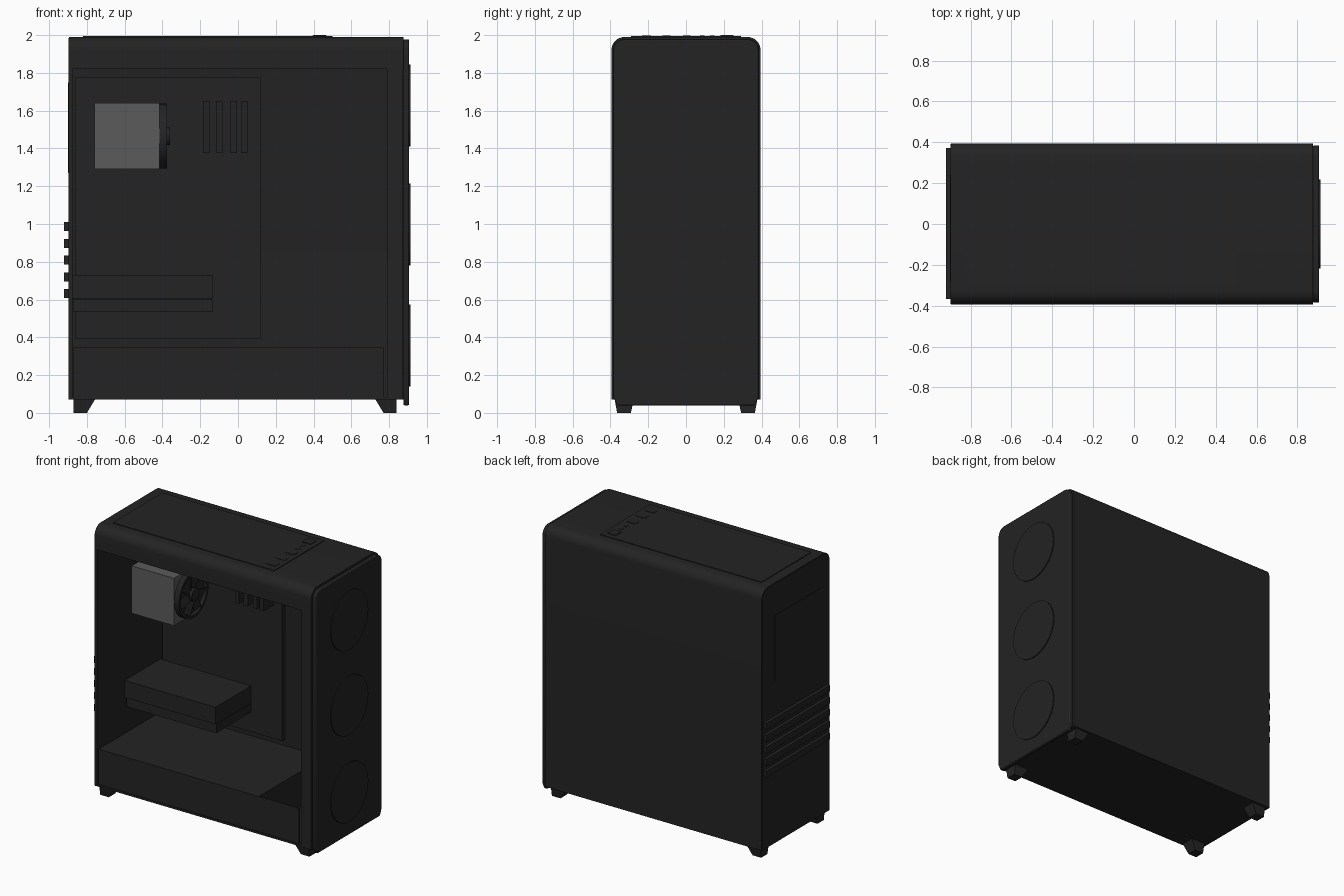
import bpy, bmesh, math
from mathutils import Matrix, Vector

if "Cube" in bpy.data.objects:
    bpy.data.objects.remove(bpy.data.objects["Cube"])


def material(name, v):
    m = bpy.data.materials.new(name)
    m.diffuse_color = (v, v, v, 1)
    m.use_nodes = True
    m.node_tree.nodes["Principled BSDF"].inputs["Base Color"].default_value = m.diffuse_color
    return m


BLACK = material("case black", 0.017)
GREY = material("heatsink grey", 0.105)


def finish(name, bm, mat=BLACK, bevel=0, smooth=False):
    bmesh.ops.recalc_face_normals(bm, faces=bm.faces)
    me = bpy.data.meshes.new(name)
    bm.to_mesh(me)
    bm.free()
    me.materials.append(mat)
    ob = bpy.data.objects.new(name, me)
    bpy.context.collection.objects.link(ob)
    if bevel:
        b = ob.modifiers.new("bevel", "BEVEL")
        b.width, b.segments, b.limit_method = bevel, 2, "ANGLE"
        b.angle_limit = math.radians(40)
    if smooth:
        bpy.ops.object.select_all(action="DESELECT")
        bpy.context.view_layer.objects.active = ob
        ob.select_set(True)
        bpy.ops.object.shade_smooth_by_angle(angle=math.radians(35))
    return ob


def box(name, x, y, z, mat=BLACK, bevel=0):
    bm = bmesh.new()
    bmesh.ops.create_cube(bm, size=1)
    for v in bm.verts:
        for i, (lo, hi) in enumerate((x, y, z)):
            v.co[i] = lo if v.co[i] < 0 else hi
    return finish(name, bm, mat, bevel)


def prism_x(name, pts, x0, x1, mat=BLACK, bevel=0):
    """Extrude a (y, z) outline along x."""
    bm = bmesh.new()
    f = bm.faces.new([bm.verts.new((x0, y, z)) for y, z in pts])
    r = bmesh.ops.extrude_face_region(bm, geom=[f])
    bmesh.ops.translate(bm, vec=(x1 - x0, 0, 0),
                        verts=[g for g in r["geom"] if isinstance(g, bmesh.types.BMVert)])
    return finish(name, bm, mat, bevel, True)


def arc(cy, cz, r, a0, a1, n=8):
    return [(cy + r * math.cos(math.radians(a0 + (a1 - a0) * i / n)),
             cz + r * math.sin(math.radians(a0 + (a1 - a0) * i / n))) for i in range(n + 1)]


def circle(cy, cz, r, n=48):
    return arc(cy, cz, r, 0, 360, n)[:-1]


# outer shell: roof with rounded edges, full back side, short lip over the opening
R, W, TOP, T = 0.07, 0.395, 1.99, 0.02
outer = [(-W, 1.82)] + arc(-W + R, TOP - R, R, 180, 90) + arc(W - R, TOP - R, R, 90, 0) + [(W, 0.07)]
inner = [(W - T, 0.07)] + arc(W - R, TOP - R, R - T, 0, 90) \
    + arc(-W + R, TOP - R, R - T, 90, 180) + [(-W + T, 1.82)]
prism_x("outer_shell", outer + inner, -0.895, 0.875)

# end walls follow the shell outline
wall = [(-W + 0.004, 0.07)] + arc(-W + R, TOP - R, R - 0.004, 180, 90) \
    + arc(W - R, TOP - R, R - 0.004, 90, 0) + [(W - 0.004, 0.07)]
prism_x("rear_wall", wall, -0.897, -0.877)
prism_x("front_wall", wall, 0.85, 0.872)
box("floor", (-0.895, 0.872), (-0.39, 0.39), (0.07, 0.085))
box("front_pillar", (0.79, 0.873), (-W, -0.375), (0.07, 1.82))

# front panel with three round fan covers
p, q = 0.385, 0.06
panel = [(-0.365, 0.04), (0.365, 0.04), (p, 0.085)] + arc(p - q, 1.978 - q, q, 0, 90) \
    + arc(-p + q, 1.978 - q, q, 90, 180) + [(-p, 0.085)]
prism_x("front_panel", panel, 0.876, 0.906, bevel=0.006)
for i, z in enumerate((0.357, 0.998, 1.627)):
    prism_x(f"front_fan_cover_{i}", circle(0, z, 0.217), 0.9, 0.913)

# top filter plate, buttons and ports
box("top_filter", (-0.82, 0.5), (-0.29, 0.29), (1.985, 1.995))
for i, (y, hx, hy) in enumerate(((0.217, 0.033, 0.034), (0.14, 0.012, 0.012), (0.085, 0.012, 0.012),
                                 (0.004, 0.037, 0.021), (-0.104, 0.037, 0.021), (-0.21, 0.037, 0.024))):
    box(f"top_port_{i}", (0.432 - hx, 0.432 + hx), (y - hy, y + hy), (1.99, 2.0 if i == 0 else 1.998))

# rear expansion slot covers and vent plate
for i in range(5):
    z = 0.632 + i * 0.0885
    box(f"slot_cover_{i}", (-0.92, -0.89), (-0.368, 0.373), (z - 0.024, z + 0.024))
box("rear_vent_plate", (-0.9, -0.89), (-0.28, 0.24), (1.27, 1.75))

# feet: vertical outer side, sloped inner side
for sx in (-1, 1):
    for sy in (-1, 1):
        bm = bmesh.new()
        bmesh.ops.create_cube(bm, size=1)
        for v in bm.verts:
            up = v.co.z > 0
            x = 0.855 if v.co.x > 0 else (0.74 if up else 0.785)
            y = (0.378 if up else 0.365) if v.co.y > 0 else (0.275 if up else 0.292)
            v.co = Vector((-0.015 + sx * x, sy * y, 0.075 if up else 0))
        finish(f"foot_{sx}_{sy}", bm)

# power supply shroud with a long front plate
box("shroud", (-0.87, 0.44), (-0.375, 0.375), (0.08, 0.345))
box("shroud_front", (-0.87, 0.77), (-0.385, -0.375), (0.08, 0.345))

# motherboard, memory, graphics card
box("motherboard", (-0.86, 0.12), (0.345, 0.377), (0.39, 1.775))
for i, x in enumerate((-0.168, -0.098, -0.023, 0.032)):
    box(f"memory_stick_{i}", (x - 0.017, x + 0.017), (0.23, 0.35), (1.375, 1.65))
box("graphics_card", (-0.88, -0.135), (-0.07, 0.35), (0.605, 0.73))
box("graphics_card_cooler", (-0.87, -0.135), (-0.06, 0.35), (0.535, 0.6))
box("graphics_card_board", (-0.87, -0.14), (-0.05, 0.35), (0.6, 0.605))

# processor cooler: heatsink on a block, fan facing the front
box("processor_block", (-0.68, -0.49), (0.19, 0.35), (1.37, 1.56))
box("heatsink", (-0.76, -0.415), (-0.155, 0.195), (1.29, 1.64), GREY)
FY, FZ = 0.02, 1.465
bm = bmesh.new()
bmesh.ops.create_cone(bm, cap_ends=True, segments=48, radius1=0.172, radius2=0.172, depth=0.04,
                      matrix=Matrix.Translation((-0.395, FY, FZ)) @ Matrix.Rotation(math.pi / 2, 4, "Y"))
bm.normal_update()
cap = [f for f in bm.faces if f.normal.x > 0.9]
bmesh.ops.inset_region(bm, faces=cap, thickness=0.02)
r = bmesh.ops.extrude_face_region(bm, geom=cap)
bmesh.ops.delete(bm, geom=cap, context="FACES")
bmesh.ops.translate(bm, vec=(-0.025, 0, 0),
                    verts=[g for g in r["geom"] if isinstance(g, bmesh.types.BMVert)])
finish("cooler_fan_frame", bm, smooth=True)
prism_x("cooler_fan_hub", circle(FY, FZ, 0.046, 32), -0.402, -0.36)
for i in range(7):
    bm = bmesh.new()
    bmesh.ops.create_cube(bm, size=1)
    bm.transform(Matrix.Translation((-0.388, FY, FZ)) @ Matrix.Rotation(i * math.tau / 7, 4, "X")
                 @ Matrix.Translation((0, 0, 0.09)) @ Matrix.Rotation(math.radians(20), 4, "Z")
                 @ Matrix.Diagonal((0.005, 0.06, 0.11, 1)))
    finish(f"cooler_fan_blade_{i}", bm)
